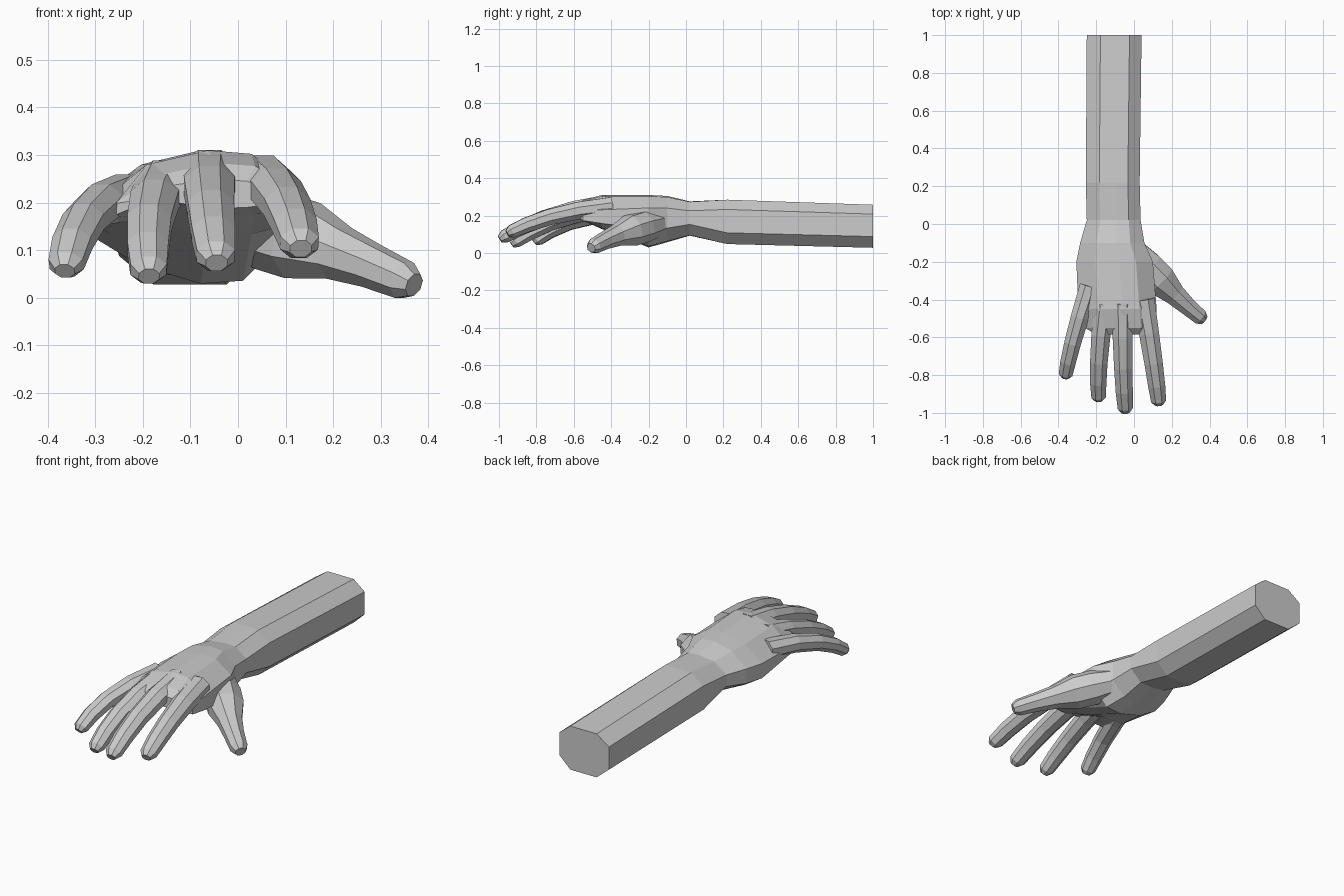
import bpy, bmesh, math
from mathutils import Vector

if "Cube" in bpy.data.objects:
    bpy.data.objects.remove(bpy.data.objects["Cube"])

skin = bpy.data.materials.new("plain grey")
skin.diffuse_color = (0.6, 0.6, 0.6, 1)
skin.use_nodes = True
skin.node_tree.nodes["Principled BSDF"].inputs["Base Color"].default_value = skin.diffuse_color


def loft(name, rings):
    """Skin equal-length point rings into a closed, flat-shaded mesh."""
    bm = bmesh.new()
    loops = [[bm.verts.new(p) for p in r] for r in rings]
    n = len(rings[0])
    for a, b in zip(loops, loops[1:]):
        for i in range(n):
            j = (i + 1) % n
            bm.faces.new((a[i], a[j], b[j], b[i]))
    bm.faces.new(loops[0])
    bm.faces.new(loops[-1])
    bmesh.ops.recalc_face_normals(bm, faces=bm.faces)
    me = bpy.data.meshes.new(name)
    bm.to_mesh(me)
    bm.free()
    me.materials.append(skin)
    ob = bpy.data.objects.new(name, me)
    bpy.context.collection.objects.link(ob)
    return ob


def section(y, left, right, top, hi, lo, bottom, arch):
    """Flattened octagon with mid points; arch rounds the back of the hand."""
    heights = (hi - arch * .6, top - arch, top, top - arch * .25, hi + arch * .6,
               lo, bottom + arch * .2, bottom, bottom + arch * 1.2, lo)
    across = (0, .25, .56, .78, 1, 1, .78, .56, .25, 0)
    return [(left + (right - left) * f, y, z) for f, z in zip(across, heights)]


def digit(name, size, base, bend, tip, taper, aspect=.88):
    """Octagonal tube along a bent curve; taper holds (position, thickness)."""
    a, b, c = Vector(base), Vector(bend), Vector(tip)
    scale = .5 / math.cos(math.pi / 8)
    rings = []
    for t, thick in taper:
        p = a * (1 - t) ** 2 + b * 2 * t * (1 - t) + c * t * t
        d = ((b - a) * (1 - t) + (c - b) * t).normalized()
        side = d.cross(Vector((0, 0, 1))).normalized()
        up = side.cross(d)
        w = size * thick * scale
        angles = [math.pi / 8 + k * math.pi / 4 for k in range(8)]
        rings.append([p + side * math.cos(q) * w + up * math.sin(q) * w * aspect for q in angles])
    return loft(name, rings)


# Forearm, wrist, palm and knuckles
hand = loft("forearm_and_hand", [section(*s) for s in (
    (1.0, -.25, .04, .26, .21, .09, .03, 0),
    (.22, -.255, .03, .287, .235, .11, .05, 0),
    (.02, -.25, .035, .278, .222, .155, .095, .01),
    (-.10, -.285, .055, .307, .227, .135, .06, .025),
    (-.20, -.305, .10, .312, .225, .13, .032, .03),
    (-.45, -.295, .12, .312, .215, .16, .13, .03),
    (-.55, -.26, .12, .285, .215, .175, .175, .025),
    (-.585, -.20, .08, .25, .215, .20, .19, .01))])

# Fingers and thumb
finger = ((0, 1.08), (.28, .98), (.55, .9), (.78, .84), (.95, .74), (1, .42))
thumb = ((0, .8), (.2, 1), (.36, 1), (.56, .68), (.75, .55), (.94, .48), (1, .3))
digits = [
    digit("little_finger", .098, (-.235, -.33, .215), (-.337, -.64, .205), (-.364, -.81, .058), finger),
    digit("ring_finger", .103, (-.155, -.42, .242), (-.198, -.73, .196), (-.187, -.932, .047), finger),
    digit("middle_finger", .108, (-.06, -.42, .262), (-.063, -.75, .228), (-.045, -.995, .075), finger),
    digit("index_finger", .108, (.05, -.40, .25), (.107, -.733, .224), (.132, -.955, .105), finger),
    digit("thumb", .17, (-.01, -.14, .165), (.2, -.375, .11), (.37, -.508, .029), thumb, .95),
]

# Fuse the digits into the palm
bpy.context.view_layer.objects.active = hand
for d in digits:
    mod = hand.modifiers.new("join_" + d.name, 'BOOLEAN')
    mod.operation = 'UNION'
    mod.solver = 'EXACT'
    mod.object = d
    bpy.ops.object.modifier_apply(modifier=mod.name)
    bpy.data.objects.remove(d)

# Rest on the ground
low = min(v.co.z for v in hand.data.vertices)
for v in hand.data.vertices:
    v.co.z -= low
